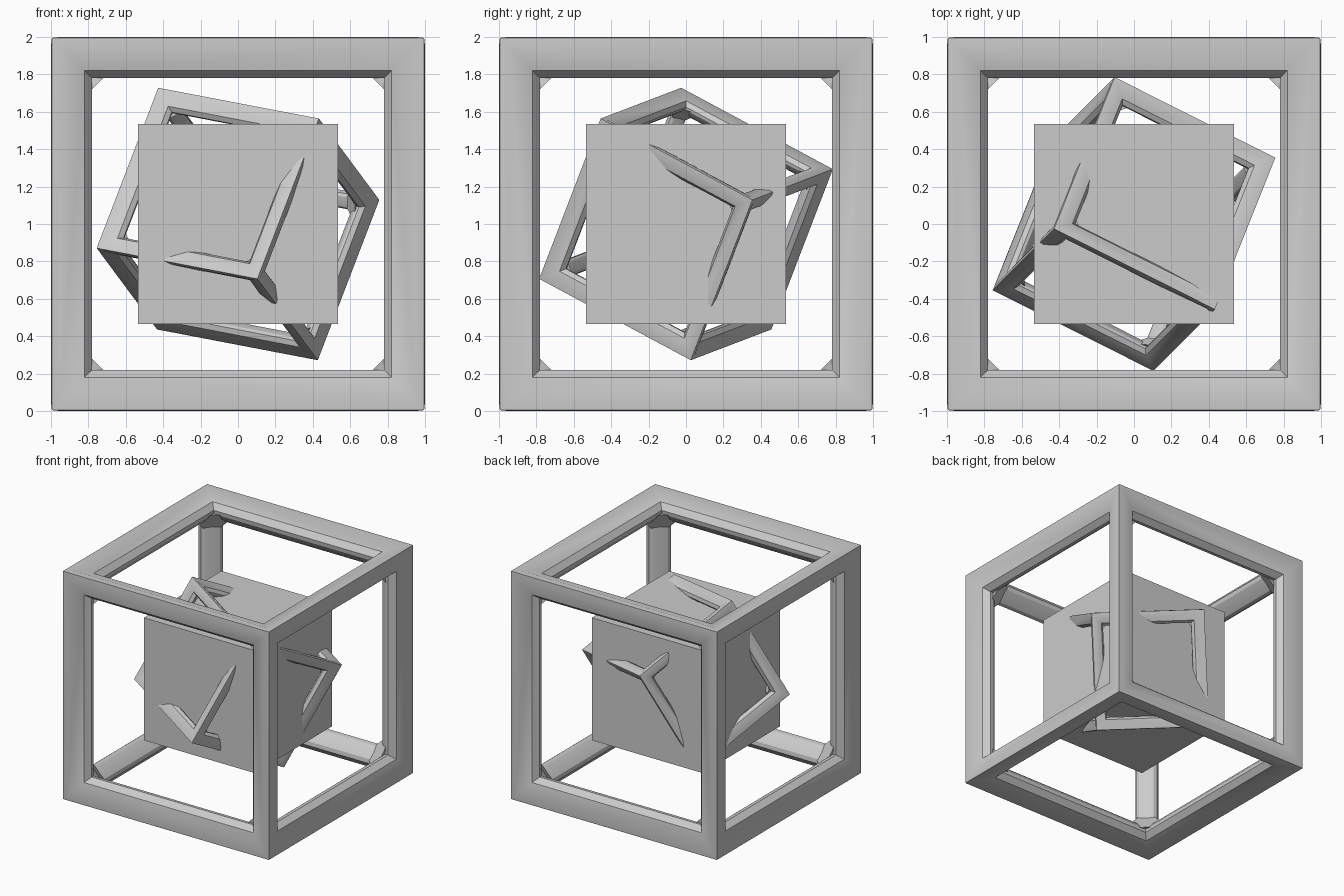
import bpy, bmesh, math
from mathutils import Vector, Matrix
from itertools import product, permutations

if "Cube" in bpy.data.objects:
    bpy.data.objects.remove(bpy.data.objects["Cube"])

# Half of the bar section as (depth from one cube face, depth from the other)
HALF = [(.005, .005), (.05, 0), (.18, .045), (.22, .095), (.215, .13), (.177, .177)]
SECTION = HALF + [(v, u) for u, v in HALF[-2:0:-1]]


def finish(bm, name, matrix, angle=30):
    bmesh.ops.recalc_face_normals(bm, faces=bm.faces)
    mesh = bpy.data.meshes.new(name)
    bm.to_mesh(mesh)
    bm.free()
    ob = bpy.data.objects.new(name, mesh)
    bpy.context.collection.objects.link(ob)
    mesh.transform(matrix)
    bpy.ops.object.select_all(action='DESELECT')
    ob.select_set(True)
    bpy.context.view_layer.objects.active = ob
    bpy.ops.object.shade_smooth_by_angle(angle=math.radians(angle))
    return ob


def cube_frame(name, matrix):
    # Twelve bars, mitred where three meet
    bm = bmesh.new()
    for axis in range(3):
        a, b = (axis + 1) % 3, (axis + 2) % 3
        for sa, sb in product((-1, 1), repeat=2):
            rings = []
            for end in (-1, 1):
                ring = []
                for u, v in SECTION:
                    p = Vector((0, 0, 0))
                    p[a], p[b] = sa * (1 - u), sb * (1 - v)
                    p[axis] = end * (1 - max(u, v))
                    ring.append(bm.verts.new(p))
                rings.append(ring)
            n = len(SECTION)
            for i in range(n):
                j = (i + 1) % n
                bm.faces.new((rings[0][i], rings[0][j], rings[1][j], rings[1][i]))
    bmesh.ops.remove_doubles(bm, verts=bm.verts, dist=1e-4)
    finish(bm, name, matrix)

    # Small webs filling the inside corners
    bm = bmesh.new()
    for s in product((-1, 1), repeat=3):
        pts = list(permutations((.30, .20, .12))) + [(.15, .15, .15)]
        vs = [bm.verts.new([k * (1 - d) for k, d in zip(s, p)]) for p in pts]
        bmesh.ops.convex_hull(bm, input=vs)
    finish(bm, name + "_corner_webs", matrix)


centre = Matrix.Translation((0, 0, 1))

# Outer frame
cube_frame("outer_frame", centre)

# Tilted inner frame
e1 = Vector((-.33, -.33, -.86)).normalized()
e2 = Vector((.32, .81, -.45))
e2 = (e2 - e1 * e2.dot(e1)).normalized()
e3 = e1.cross(e2)
rot = Matrix((e1, e2, e3)).transposed().to_4x4()
cube_frame("tilted_frame", centre @ rot @ Matrix.Scale(.49, 4))

# Solid core
bm = bmesh.new()
bmesh.ops.create_cube(bm, size=1.07)
finish(bm, "core_cube", centre)
